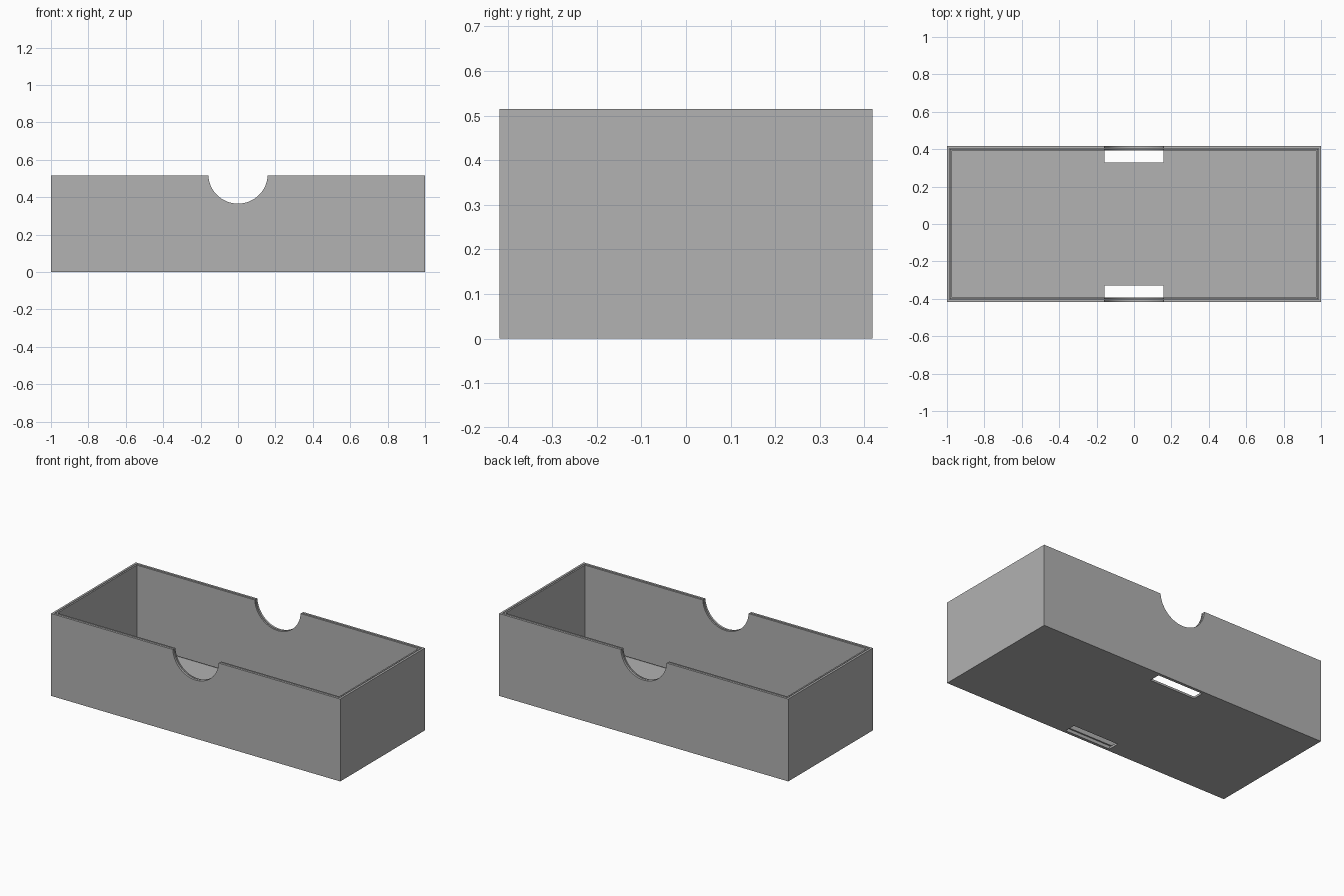
import bpy
import math

if "Cube" in bpy.data.objects:
    bpy.data.objects.remove(bpy.data.objects["Cube"], do_unlink=True)

W, D, H = 2.0, 0.836, 0.515      # outer size
SHEET = 0.013                    # thickness of one layer
GAP = 0.004                      # space between the two wall layers

grey = bpy.data.materials.new("plain_grey")
grey.use_nodes = True
colour = (0.445, 0.445, 0.445, 1)
grey.diffuse_color = colour
grey.node_tree.nodes["Principled BSDF"].inputs["Base Color"].default_value = colour


def box(name, width, depth, bottom, top, y=0.0):
    bpy.ops.mesh.primitive_cube_add(size=1, location=(0, y, (bottom + top) / 2))
    obj = bpy.context.object
    obj.name = name
    obj.scale = (width, depth, top - bottom)
    bpy.ops.object.transform_apply(location=True, rotation=False, scale=True)
    obj.data.materials.append(grey)
    return obj


def cut(target, cutter):
    mod = target.modifiers.new("cut", 'BOOLEAN')
    mod.operation = 'DIFFERENCE'
    mod.solver = 'EXACT'
    mod.object = cutter
    bpy.context.view_layer.objects.active = target
    bpy.ops.object.modifier_apply(modifier=mod.name)
    bpy.data.objects.remove(cutter, do_unlink=True)


def notch_cutter():
    bpy.ops.mesh.primitive_cylinder_add(vertices=96, radius=0.159, depth=2,
                                        location=(0, 0, 0.525),
                                        rotation=(math.pi / 2, 0, 0))
    obj = bpy.context.object
    obj.data.materials.append(grey)
    return obj


def hollow(obj, inset, floor):
    cut(obj, box("cavity", W - 2 * inset, D - 2 * inset, floor, H + 0.2))


# Outer tray with its floor
tray = box("outer_tray", W, D, 0, H)
hollow(tray, SHEET, SHEET)

# Inner wall layer, open below, just clear of the floor
inner = SHEET + GAP
liner = box("inner_wall_layer", W - 2 * inner, D - 2 * inner, SHEET + 0.008, H)
hollow(liner, inner + 0.009, -0.1)

# Slots through the floor beside the long walls
for side in (-1, 1):
    cut(tray, box("slot", 0.316, 0.071, -0.1, 0.05, side * 0.3645))

# Rounded finger notches in both long walls
for part in (tray, liner):
    cut(part, notch_cutter())
    bpy.ops.object.select_all(action='DESELECT')
    part.select_set(True)
    bpy.context.view_layer.objects.active = part
    bpy.ops.object.shade_smooth_by_angle(angle=math.radians(30))
